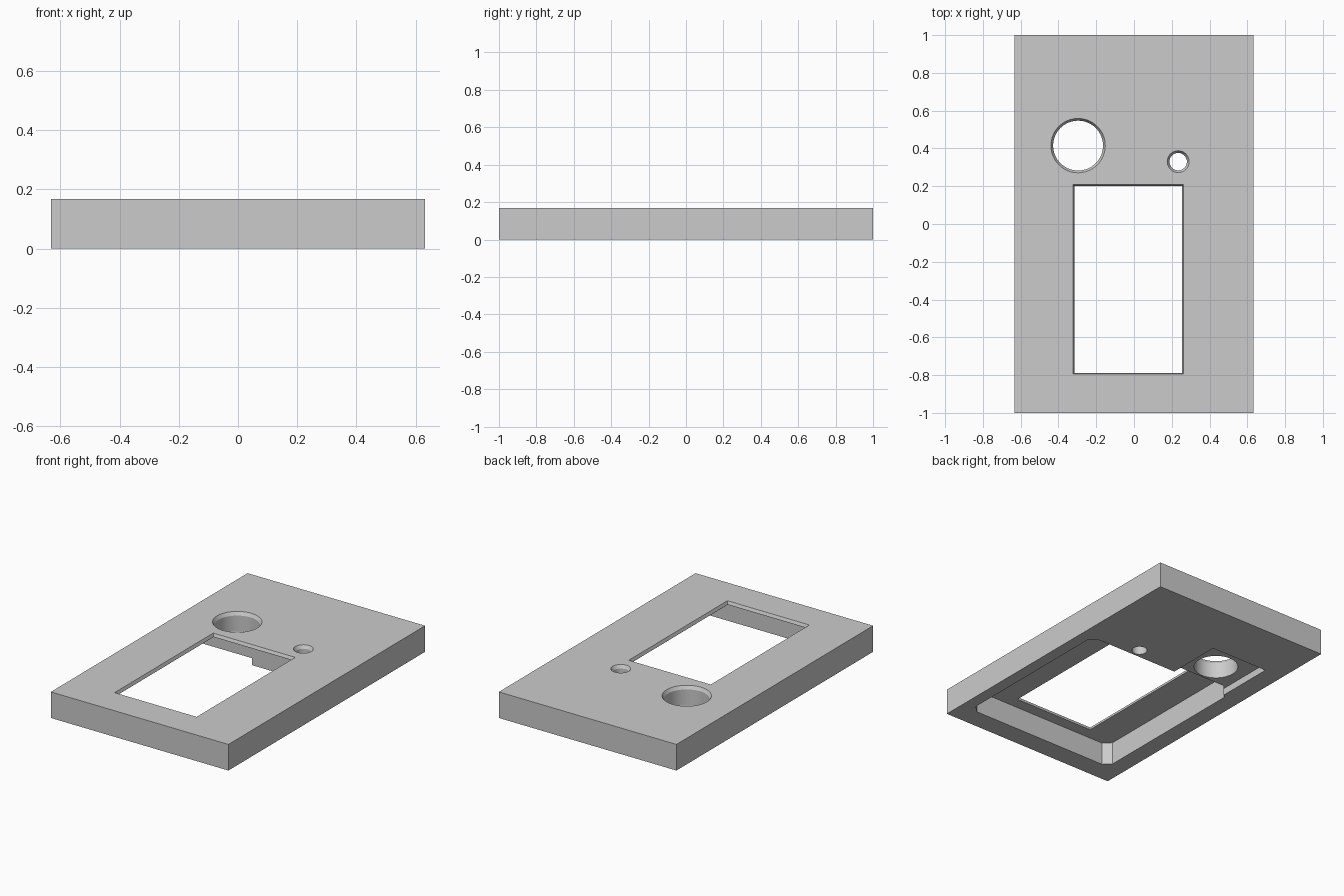
import bpy, bmesh
from math import cos, sin, tau, radians

if "Cube" in bpy.data.objects:
    bpy.data.objects.remove(bpy.data.objects["Cube"], do_unlink=True)

HEIGHT = 0.168      # full thickness of the panel
CEILING = 0.147     # roof of the main recess
STEP = 0.045        # roof of the shallow recess

grey = bpy.data.materials.new("light grey")
grey.use_nodes = True
grey.diffuse_color = (0.6, 0.6, 0.6, 1)
grey.node_tree.nodes["Principled BSDF"].inputs["Base Color"].default_value = (0.6, 0.6, 0.6, 1)


def rect(x0, x1, y0, y1, inset=0.0):
    x0, x1, y0, y1 = x0 + inset, x1 - inset, y0 + inset, y1 - inset
    return [(x0, y0), (x1, y0), (x1, y1), (x0, y1)]


def clipped_rect(x0, x1, y0, y1, c):
    return [(x0 + c, y0), (x1 - c, y0), (x1, y0 + c), (x1, y1 - c),
            (x1 - c, y1), (x0 + c, y1), (x0, y1 - c), (x0, y0 + c)]


def circle(x, y, r, n=64):
    return [(x + r * cos(tau * i / n), y + r * sin(tau * i / n)) for i in range(n)]


def loft(name, sections):
    """Closed solid through (outline, z) sections, listed bottom to top."""
    bm = bmesh.new()
    rings = [[bm.verts.new((x, y, z)) for x, y in pts] for pts, z in sections]
    bm.faces.new(rings[0][::-1])
    bm.faces.new(rings[-1])
    for low, high in zip(rings, rings[1:]):
        for i in range(len(low)):
            j = (i + 1) % len(low)
            bm.faces.new((low[i], low[j], high[j], high[i]))
    mesh = bpy.data.meshes.new(name)
    bm.to_mesh(mesh)
    bm.free()
    mesh.materials.append(grey)
    obj = bpy.data.objects.new(name, mesh)
    bpy.context.collection.objects.link(obj)
    return obj


def hole(name, x, y, r_top, r):
    """Round through hole with a countersunk upper rim."""
    return loft(name, [(circle(x, y, r), -0.1), (circle(x, y, r), CEILING),
                       (circle(x, y, r_top), HEIGHT), (circle(x, y, r_top), HEIGHT + 0.1)])


# Cover panel
panel = loft("cover_panel", [(rect(-0.632, 0.632, -1, 1), 0),
                             (rect(-0.632, 0.632, -1, 1), HEIGHT)])

# Recesses under the panel, display window and round holes
recess = clipped_rect(-0.52, 0.555, -0.865, 0.27, 0.045)
shallow = rect(-0.5, -0.09, 0.1, 0.635)
window = (-0.322, 0.262, -0.795, 0.208)
cutters = [
    loft("main_recess", [(recess, -0.1), (recess, CEILING)]),
    loft("shallow_recess", [(shallow, -0.1), (shallow, STEP)]),
    loft("window_opening", [(rect(*window, 0.007), 0.1), (rect(*window, 0.007), CEILING + 0.004),
                            (rect(*window), HEIGHT), (rect(*window), HEIGHT + 0.1)]),
    hole("large_hole", -0.296, 0.415, 0.144, 0.132),
    hole("small_hole", 0.234, 0.33, 0.058, 0.046),
]

bpy.ops.object.select_all(action='DESELECT')
panel.select_set(True)
bpy.context.view_layer.objects.active = panel
for cutter in cutters:
    cutter.hide_render = True
    mod = panel.modifiers.new(cutter.name, 'BOOLEAN')
    mod.operation = 'DIFFERENCE'
    mod.solver = 'EXACT'
    mod.object = cutter
    bpy.ops.object.modifier_apply(modifier=mod.name)
    bpy.data.objects.remove(cutter, do_unlink=True)

# Smooth hole walls, crisp edges
bpy.ops.object.shade_smooth_by_angle(angle=radians(20))
